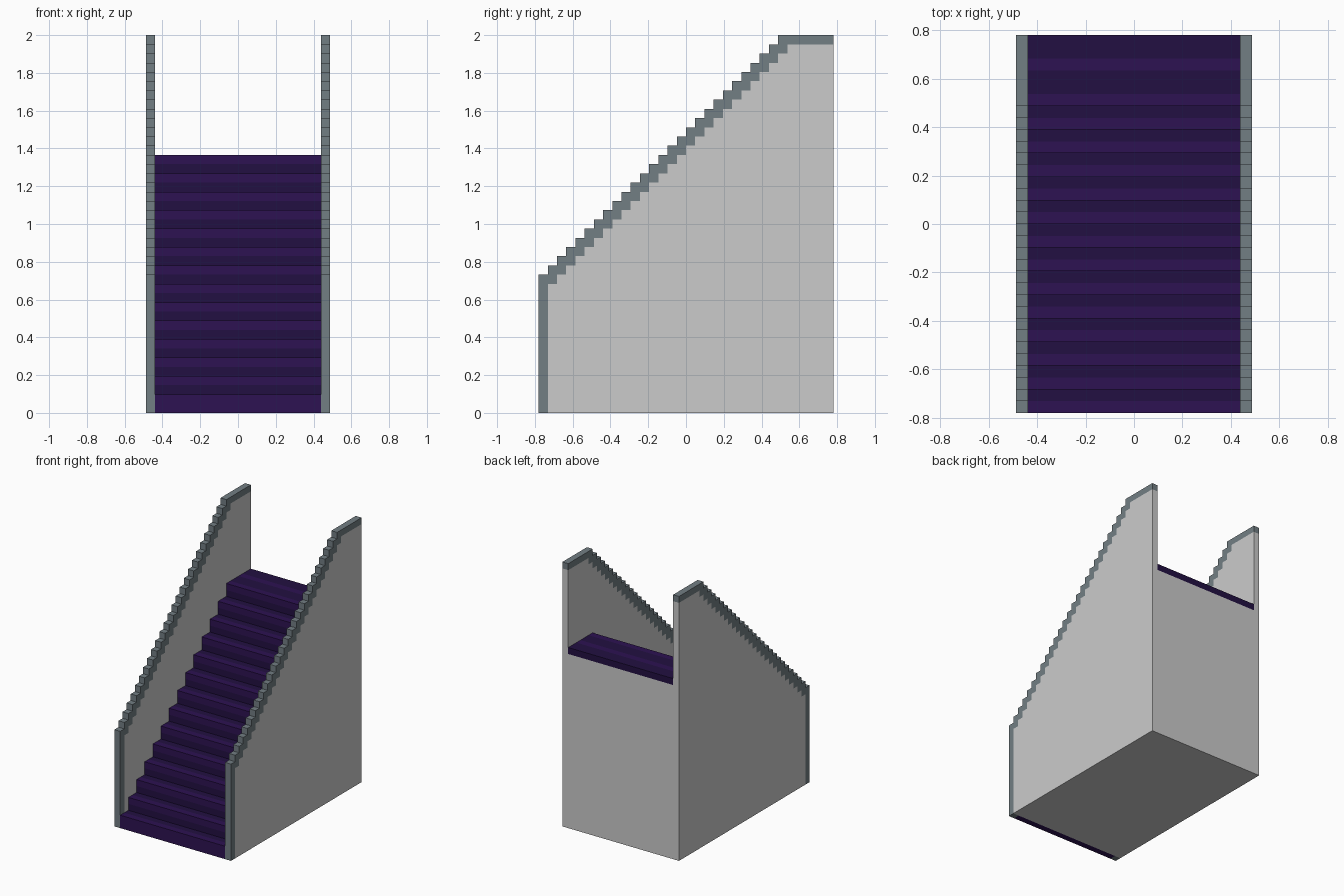
import bpy, bmesh

if "Cube" in bpy.data.objects:
    bpy.data.objects.remove(bpy.data.objects["Cube"])

U = 2 / 41            # one block; the model is 20 x 32 x 41 blocks
W, D = 20, 32


def material(name, rgb):
    m = bpy.data.materials.new(name)
    m.diffuse_color = (*rgb, 1)
    m.use_nodes = True
    m.node_tree.nodes["Principled BSDF"].inputs["Base Color"].default_value = m.diffuse_color
    return m


violet = material("violet", (0.026, 0.006, 0.085))
dark_violet = material("dark_violet", (0.016, 0.005, 0.054))
slate = material("slate", (0.17, 0.21, 0.23))


def extrude(name, profiles, x0, x1, mat=None):
    """Extrude side profiles (y, z in blocks) from x0 to x1 as one object."""
    bm = bmesh.new()
    for prof in profiles:
        ring = [bm.verts.new(((x0 - W / 2) * U, (y - D / 2) * U, z * U)) for y, z in prof]
        face = bm.faces.new(ring)
        ext = bmesh.ops.extrude_face_region(bm, geom=[face])
        moved = [v for v in ext["geom"] if isinstance(v, bmesh.types.BMVert)]
        bmesh.ops.translate(bm, verts=moved, vec=((x1 - x0) * U, 0, 0))
    bmesh.ops.recalc_face_normals(bm, faces=bm.faces)
    mesh = bpy.data.meshes.new(name)
    bm.to_mesh(mesh)
    bm.free()
    ob = bpy.data.objects.new(name, mesh)
    bpy.context.collection.objects.link(ob)
    if mat:
        mesh.materials.append(mat)
    return ob


def rect(y0, z0, y1, z1):
    return [(y0, z0), (y1, z0), (y1, z1), (y0, z1)]


# Stepped underside of the handrail: one block per step, then level
under = [(1, 0)]
for j in range(1, 27):
    under += [(j, 13 + j), (j + 1, 13 + j)]
under += [(27, 40), (D, 40)]

# Stepped top of the handrail
top = []
for j in range(26):
    top += [(j, 15 + j), (j + 1, 15 + j)]
top += [(26, 41), (D, 41)]

# Side walls and their rails
for side, x in (("left", 0), ("right", W - 1)):
    extrude(side + "_wall", [under + [(D, 0)]], x, x + 1)
    extrude(side + "_rail", [[(0, 0)] + top + under[::-1]], x, x + 1, slate)

# Solid core under the stair covering
core = [(1, 0)]
for k in range(14):
    core += [(2 * k + 1, 2 * k + 1), (2 * k + 3 if k < 13 else D, 2 * k + 1)]
extrude("stair_core", [core + [(D, 0)]], 1, W - 1)

# Light step edges, with the full front riser and a stripe on the landing
edges = [rect(0, 0, 1, 2), rect(29, 27, 30, 28)]
edges += [rect(2 * k, 2 * k + 1, 2 * k + 1, 2 * k + 2) for k in range(1, 14)]
extrude("step_edges", edges, 1, W - 1, violet)

# Dark inner corners: back of each tread and foot of the next riser
corners = [rect(27, 27, 29, 28), rect(30, 27, D, 28)]
for a in range(1, 27, 2):
    corners.append([(a, a), (a + 2, a), (a + 2, a + 2), (a + 1, a + 2), (a + 1, a + 1), (a, a + 1)])
extrude("step_corners", corners, 1, W - 1, dark_violet)
